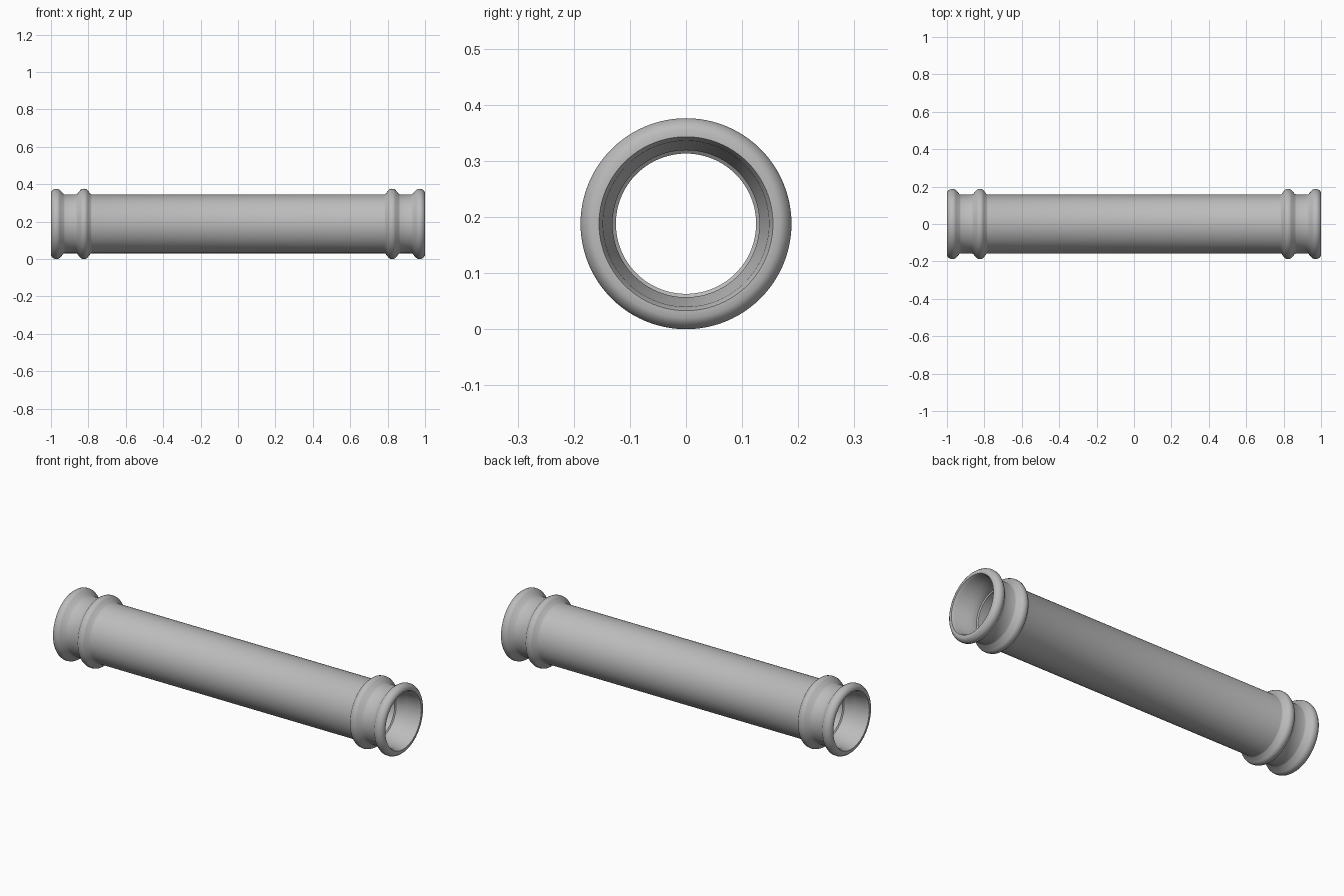
import bpy, bmesh, math
from mathutils import Matrix, Vector

if "Cube" in bpy.data.objects:
    bpy.data.objects.remove(bpy.data.objects["Cube"])

AXIS_Z = 0.188
SEGMENTS = 96

# Single grey finish
steel = bpy.data.materials.new("grey_metal")
steel.use_nodes = True
grey = (0.5, 0.5, 0.5, 1)
steel.diffuse_color = grey
steel.node_tree.nodes["Principled BSDF"].inputs["Base Color"].default_value = grey

# Half section (x, radius): bore, stop ledge, socket, rolled lip, bead, body
half = [
    (0.80, 0.125), (0.86, 0.125), (0.865, 0.131), (0.90, 0.131),
    (0.925, 0.143), (0.985, 0.148), (1.0, 0.155),
    (1.0, 0.168), (0.995, 0.177), (0.985, 0.185), (0.975, 0.188), (0.962, 0.187),
    (0.952, 0.181), (0.932, 0.159), (0.925, 0.157),
    (0.868, 0.157), (0.860, 0.160), (0.842, 0.182), (0.832, 0.187),
    (0.822, 0.188), (0.812, 0.186), (0.804, 0.180), (0.788, 0.159), (0.782, 0.157),
]
profile = half + [(-x, r) for x, r in reversed(half)]


def lathe(name, section):
    """Revolve a closed section about the x axis."""
    bm = bmesh.new()
    rings = []
    for i in range(SEGMENTS):
        turn = Matrix.Rotation(2 * math.pi * i / SEGMENTS, 3, "X")
        rings.append([bm.verts.new(turn @ Vector((x, 0, r))) for x, r in section])
    count = len(section)
    for i, ring in enumerate(rings):
        following = rings[(i + 1) % SEGMENTS]
        for j in range(count):
            k = (j + 1) % count
            bm.faces.new((ring[j], ring[k], following[k], following[j]))
    bmesh.ops.recalc_face_normals(bm, faces=bm.faces)
    mesh = bpy.data.meshes.new(name)
    bm.to_mesh(mesh)
    bm.free()
    mesh.materials.append(steel)
    obj = bpy.data.objects.new(name, mesh)
    bpy.context.collection.objects.link(obj)
    return obj


# Open pipe with a rolled lip and bead at each end
pipe = lathe("pipe_coupling", profile)
pipe.location.z = AXIS_Z
bpy.context.view_layer.objects.active = pipe
pipe.select_set(True)
bpy.ops.object.shade_smooth_by_angle(angle=math.radians(35))
